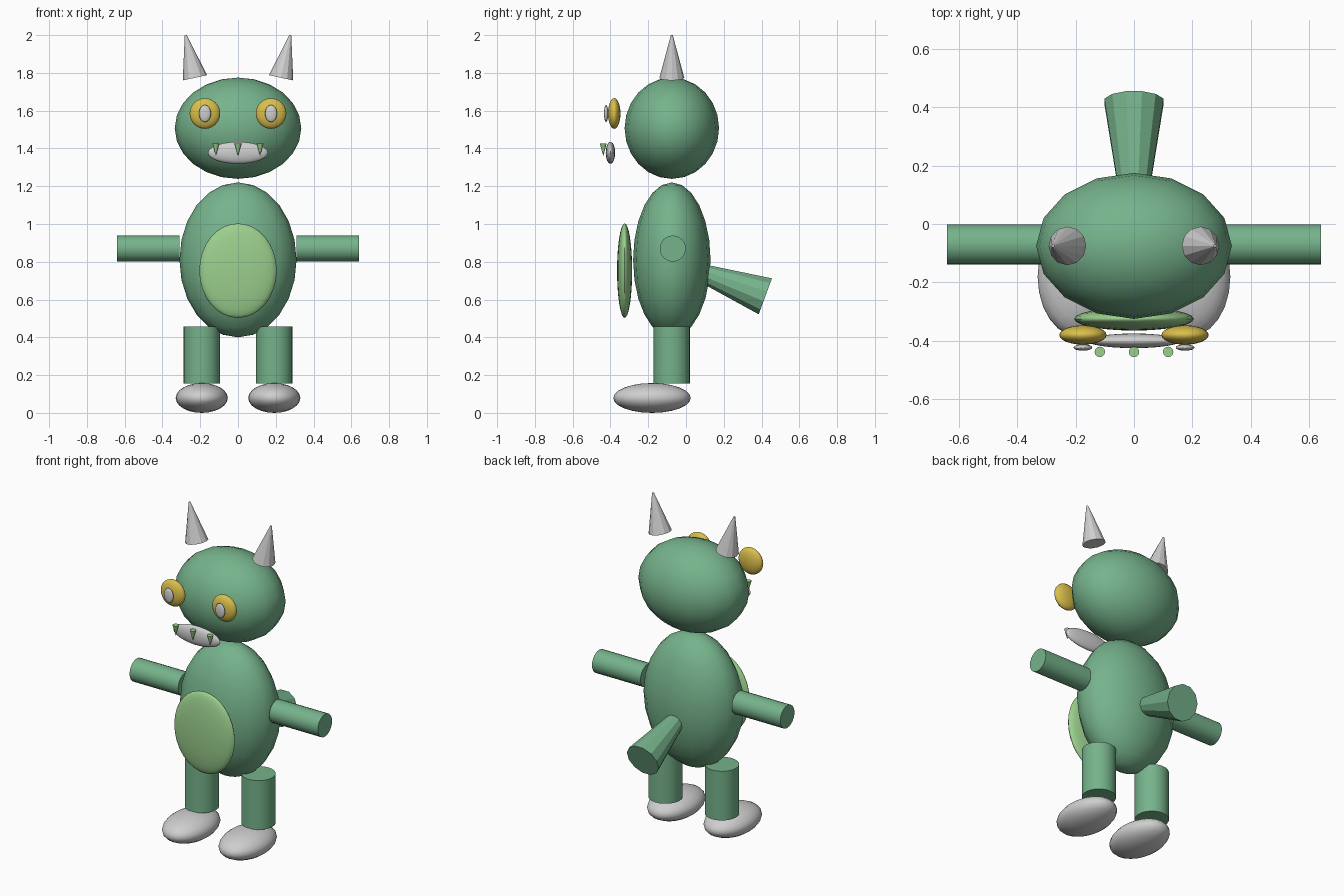
import bpy, math
from mathutils import Vector

if "Cube" in bpy.data.objects:
    bpy.data.objects.remove(bpy.data.objects["Cube"])


def material(name, rgb):
    m = bpy.data.materials.new(name)
    m.diffuse_color = (*rgb, 1)
    m.use_nodes = True
    m.node_tree.nodes["Principled BSDF"].inputs["Base Color"].default_value = m.diffuse_color
    return m


GREEN = material("green", (0.18, 0.45, 0.26))
LIGHT = material("light green", (0.33, 0.63, 0.27))
GREY = material("pale grey", (0.62, 0.62, 0.62))
YELLOW = material("yellow", (0.70, 0.52, 0.07))


def finish(name, mat, angle):
    ob = bpy.context.object
    ob.name = name
    ob.data.materials.append(mat)
    if angle:
        bpy.ops.object.shade_smooth_by_angle(angle=math.radians(angle))
    return ob


def ellipsoid(name, loc, radii, mat, segments=16, rings=12):
    bpy.ops.mesh.primitive_uv_sphere_add(segments=segments, ring_count=rings, radius=1, location=loc)
    bpy.context.object.scale = radii
    bpy.ops.object.transform_apply(location=False, rotation=False)
    return finish(name, mat, 60)


def taper(name, start, end, r1, r2, mat, sides=12, angle=0, spin=0):
    """Cylinder or cone running from start to end."""
    a, b = Vector(start), Vector(end)
    bpy.ops.mesh.primitive_cone_add(vertices=sides, radius1=r1, radius2=r2, depth=(b - a).length)
    ob = bpy.context.object
    ob.rotation_euler.z = spin
    bpy.ops.object.transform_apply()
    ob.location = (a + b) / 2
    ob.rotation_euler = (b - a).to_track_quat('Z', 'Y').to_euler()
    return finish(name, mat, angle)


# Torso, head and belly patch
ellipsoid("body", (0, -0.075, 0.81), (0.31, 0.205, 0.41), GREEN)
ellipsoid("head", (0, -0.075, 1.507), (0.335, 0.25, 0.268), GREEN)
ellipsoid("belly", (0, -0.325, 0.753), (0.205, 0.04, 0.25), LIGHT, 24, 16)

# Mouth and teeth
ellipsoid("mouth", (0, -0.40, 1.377), (0.16, 0.025, 0.058), GREY, 24, 12)
for i, x in enumerate((-0.117, 0, 0.117)):
    taper(f"tooth_{i + 1}", (x, -0.438, 1.425), (x, -0.438, 1.36), 0.018, 0, LIGHT)

# Paired parts
for s, side in ((-1, "left"), (1, "right")):
    taper(f"arm_{side}", (s * 0.31, -0.07, 0.87), (s * 0.64, -0.07, 0.87), 0.069, 0.069, GREEN, 24, 40)
    taper(f"leg_{side}", (s * 0.192, -0.075, 0.155), (s * 0.192, -0.075, 0.457), 0.096, 0.096, GREEN, 24, 40)
    ellipsoid(f"foot_{side}", (s * 0.192, -0.18, 0.079), (0.138, 0.205, 0.079), GREY, 24, 12)
    ellipsoid(f"eye_{side}", (s * 0.175, -0.38, 1.585), (0.081, 0.033, 0.081), YELLOW, 24, 12)
    ellipsoid(f"pupil_{side}", (s * 0.175, -0.423, 1.585), (0.032, 0.011, 0.045), GREY)
    taper(f"horn_{side}", (s * 0.228, -0.075, 1.774), (s * 0.277, -0.075, 2.0), 0.066, 0.005, GREY)

# Flared tail
taper("tail", (0, -0.003, 0.773), (0, 0.42, 0.617), 0.035, 0.105, GREEN, 12, 0, math.radians(15))
